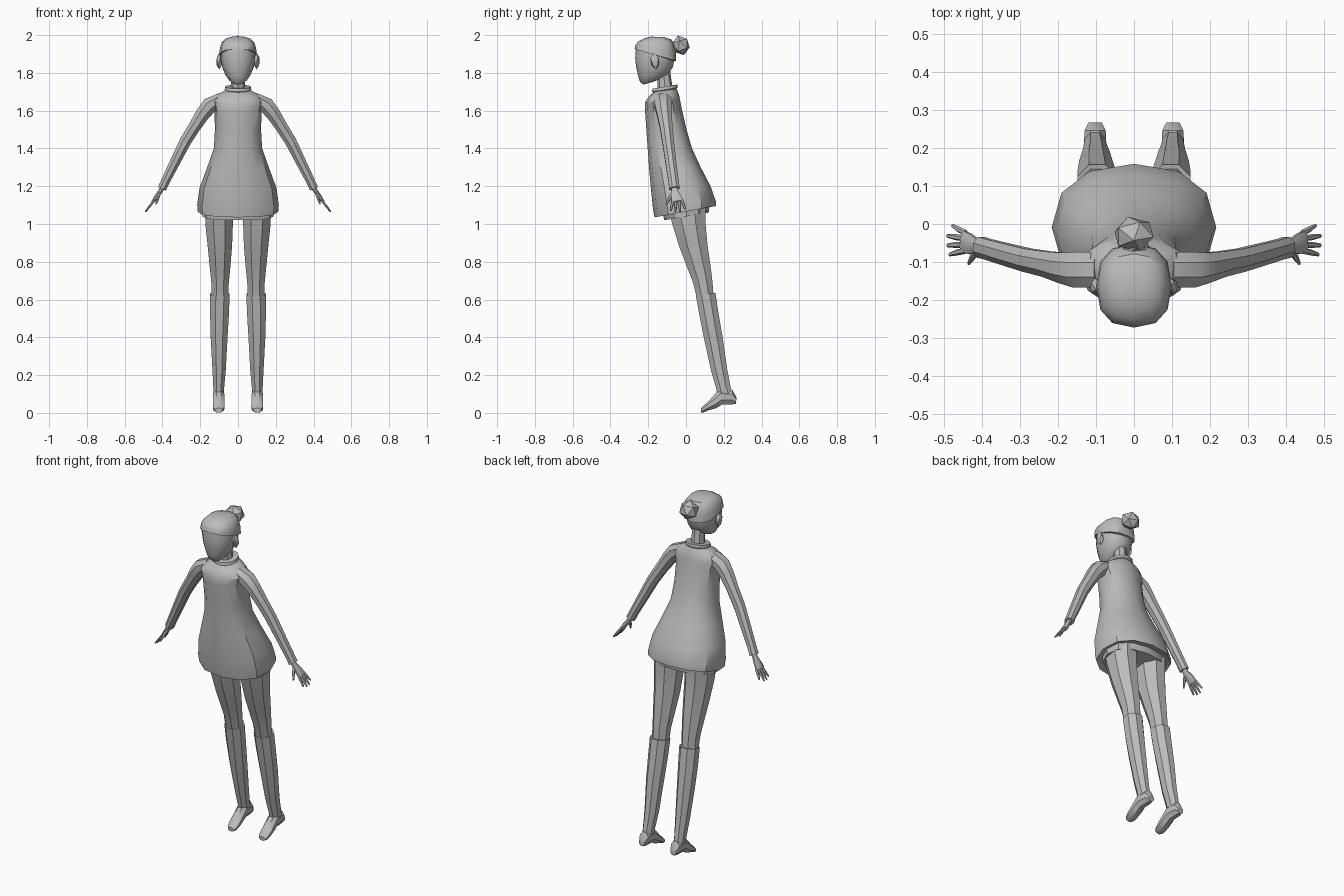
import bpy, bmesh, math
from mathutils import Vector as V

grey = bpy.data.materials.new("plain_grey")
grey.diffuse_color = (0.5, 0.5, 0.5, 1)


def finish(name, bm):
    bmesh.ops.recalc_face_normals(bm, faces=bm.faces)
    me = bpy.data.meshes.new(name)
    bm.to_mesh(me)
    bm.free()
    me.materials.append(grey)
    ob = bpy.data.objects.new(name, me)
    bpy.context.collection.objects.link(ob)
    return ob


def skin(name, rings):
    """Bridge equal rings of points and cap both ends."""
    bm = bmesh.new()
    rows = [[bm.verts.new(p) for p in r] for r in rings]
    n = len(rows[0])
    for a, b in zip(rows, rows[1:]):
        for i in range(n):
            j = (i + 1) % n
            bm.faces.new((a[i], a[j], b[j], b[i]))
    bm.faces.new(rows[0])
    bm.faces.new(rows[-1])
    return finish(name, bm)


def squash(v, sq):
    return math.copysign(abs(v) ** sq, v)


def stack(name, secs, n=12, cx=0.0, sq=1.0, off=0.0):
    """Sections spanning (y, z) point a to (y, z) point b, half width w, x shift."""
    rings = []
    for ya, za, yb, zb, w, *dx in secs:
        x0 = cx + (dx[0] if dx else 0)
        a, b = V((x0, ya, za)), V((x0, yb, zb))
        mid, half = (a + b) / 2, (a - b) / 2
        ring = []
        for i in range(n):
            t = math.tau * (i + off) / n
            ring.append(mid + half * squash(math.cos(t), sq)
                        + V((w * squash(math.sin(t), sq), 0, 0)))
        rings.append(ring)
    return skin(name, rings)


def limb(name, pts, side, n=8):
    """Tube through (x, y, z, thickness, breadth) points, for either side."""
    ps = [V((x * side, y, z)) for x, y, z, _, _ in pts]
    rings = []
    for k, p in enumerate(ps):
        t = (ps[min(k + 1, len(ps) - 1)] - ps[max(k - 1, 0)]).normalized()
        u = t.cross(V((0, 1, 0))).normalized()
        v = t.cross(u)
        ru, rv = pts[k][3:]
        rings.append([p + u * ru * math.cos(math.tau * (i + .5) / n)
                      + v * rv * math.sin(math.tau * (i + .5) / n) for i in range(n)])
    return skin(name, rings)


def blob(name, loc, size, sub=1, rot=0.0):
    bm = bmesh.new()
    bmesh.ops.create_icosphere(bm, subdivisions=sub, radius=1)
    for v in bm.verts:
        v.co = V((v.co.x * size[0], v.co.y * size[1], v.co.z * size[2]))
    ob = finish(name, bm)
    ob.location = loc
    ob.rotation_euler.x = rot
    return ob


# tunic: flared hem up to the sloped shoulder yoke
stack("tunic", [
    (-.150, 1.045, .145, 1.10, .195),
    (-.167, 1.035, .158, 1.095, .213),
    (-.175, 1.08, .158, 1.12, .216),
    (-.185, 1.18, .130, 1.20, .204),
    (-.195, 1.29, .078, 1.30, .165),
    (-.203, 1.40, .032, 1.40, .128),
    (-.210, 1.50, .003, 1.50, .122),
    (-.217, 1.60, -.020, 1.60, .125),
    (-.217, 1.645, -.030, 1.65, .138),
    (-.197, 1.675, -.037, 1.685, .122),
    (-.170, 1.700, -.050, 1.715, .066)], sq=.88)

# shorter layer showing under the hem
stack("under_skirt", [(-.115, 1.02, .120, 1.06, .188),
                      (-.130, 1.10, .130, 1.13, .19)], sq=.88)

# rolled collar and neck
stack("collar", [(-.168, 1.694, -.050, 1.716, .062),
                 (-.180, 1.700, -.044, 1.722, .071),
                 (-.177, 1.716, -.046, 1.738, .068),
                 (-.160, 1.718, -.062, 1.736, .050)])
stack("neck", [(-.150, 1.70, -.070, 1.72, .040),
               (-.152, 1.76, -.080, 1.78, .036),
               (-.165, 1.83, -.085, 1.84, .038)], n=8)

# head, tapering to the chin
stack("head", [
    (-.226, 1.738, -.175, 1.752, .024),
    (-.243, 1.752, -.135, 1.768, .046),
    (-.254, 1.785, -.095, 1.790, .066),
    (-.264, 1.83, -.070, 1.83, .084),
    (-.269, 1.88, -.058, 1.88, .093),
    (-.265, 1.93, -.058, 1.92, .090)], sq=.92)

# hair cap, fringe higher than the nape
stack("hair_cap", [
    (-.262, 1.925, -.060, 1.862, .090),
    (-.272, 1.925, -.052, 1.865, .099),
    (-.268, 1.948, -.054, 1.915, .096),
    (-.252, 1.967, -.062, 1.953, .086),
    (-.222, 1.983, -.078, 1.977, .068),
    (-.185, 1.992, -.115, 1.989, .036)], sq=.8)

# hair bun with its tie
blob("hair_bun", (0, -.027, 1.946), (.057, .048, .054), rot=.3)
blob("bun_tie", (0, -.067, 1.935), (.035, .025, .035))

for side, tag in ((-1, "right"), (1, "left")):
    # ear
    blob("ear_" + tag, (side * .099, -.165, 1.862), (.018, .024, .044), rot=.15)

    # sleeve with a wider cuff
    limb("sleeve_" + tag, [
        (.090, -.120, 1.668, .030, .050), (.150, -.120, 1.628, .046, .050),
        (.185, -.115, 1.585, .041, .043), (.230, -.105, 1.515, .035, .036),
        (.280, -.095, 1.435, .033, .033), (.335, -.080, 1.325, .029, .031),
        (.385, -.066, 1.225, .025, .029), (.402, -.061, 1.188, .025, .030)], side)

    # palm, fingers and thumb
    limb("palm_" + tag, [
        (.388, -.063, 1.215, .014, .018), (.410, -.059, 1.175, .013, .019),
        (.432, -.052, 1.145, .012, .029), (.450, -.046, 1.118, .009, .031)], side)
    for f, (y0, y1, x1, z1) in enumerate([(-.070, -.080, .484, 1.072), (-.054, -.056, .490, 1.064),
                                          (-.038, -.031, .490, 1.066), (-.023, -.004, .477, 1.080)]):
        limb(f"finger_{f + 1}_{tag}", [
            (.442, y0, 1.128, .007, .008), ((.446 + x1) / 2, (y0 + y1) / 2, (1.122 + z1) / 2, .007, .008),
            (x1, y1, z1, .004, .005)], side, 6)
    limb("thumb_" + tag, [
        (.412, -.066, 1.168, .008, .010), (.424, -.087, 1.135, .008, .009),
        (.434, -.104, 1.105, .004, .005)], side, 6)

    # bare leg down to the knee
    cx = side * .1
    stack("thigh_" + tag, [
        (-.105, 1.09, .110, 1.11, .080, 0),
        (-.080, 1.00, .110, 1.01, .079, 0),
        (-.042, .88, .120, .89, .070, -side * .004),
        (.005, .76, .136, .77, .058, -side * .005),
        (.033, .69, .145, .69, .050, -side * .005),
        (.056, .60, .150, .61, .047, -side * .004)], n=8, cx=cx, off=.5)

    # long boot shaft with a stepped top
    stack("boot_shaft_" + tag, [
        (.062, .620, .146, .634, .047, -side * .004),
        (.048, .620, .160, .637, .056, -side * .004),
        (.066, .52, .176, .53, .054, -side * .002),
        (.092, .39, .198, .40, .048, 0),
        (.130, .22, .222, .23, .038, 0),
        (.156, .13, .240, .135, .031, side * .002),
        (.165, .085, .256, .08, .030, side * .002)], n=8, cx=cx, off=.5)

    # foot pointing downward, heel to toe
    stack("foot_" + tag, [
        (.267, .085, .265, .046, .019),
        (.245, .125, .245, .042, .030),
        (.180, .130, .190, .040, .033),
        (.150, .100, .160, .022, .033),
        (.118, .062, .120, .012, .034),
        (.090, .037, .092, .001, .030),
        (.079, .026, .080, .002, .022)], n=8, cx=side * .102, off=.5)

# smooth shading that keeps the hard folds
for ob in bpy.context.scene.objects:
    ob.select_set(True)
    bpy.context.view_layer.objects.active = ob
bpy.ops.object.shade_smooth_by_angle(angle=math.radians(35))
